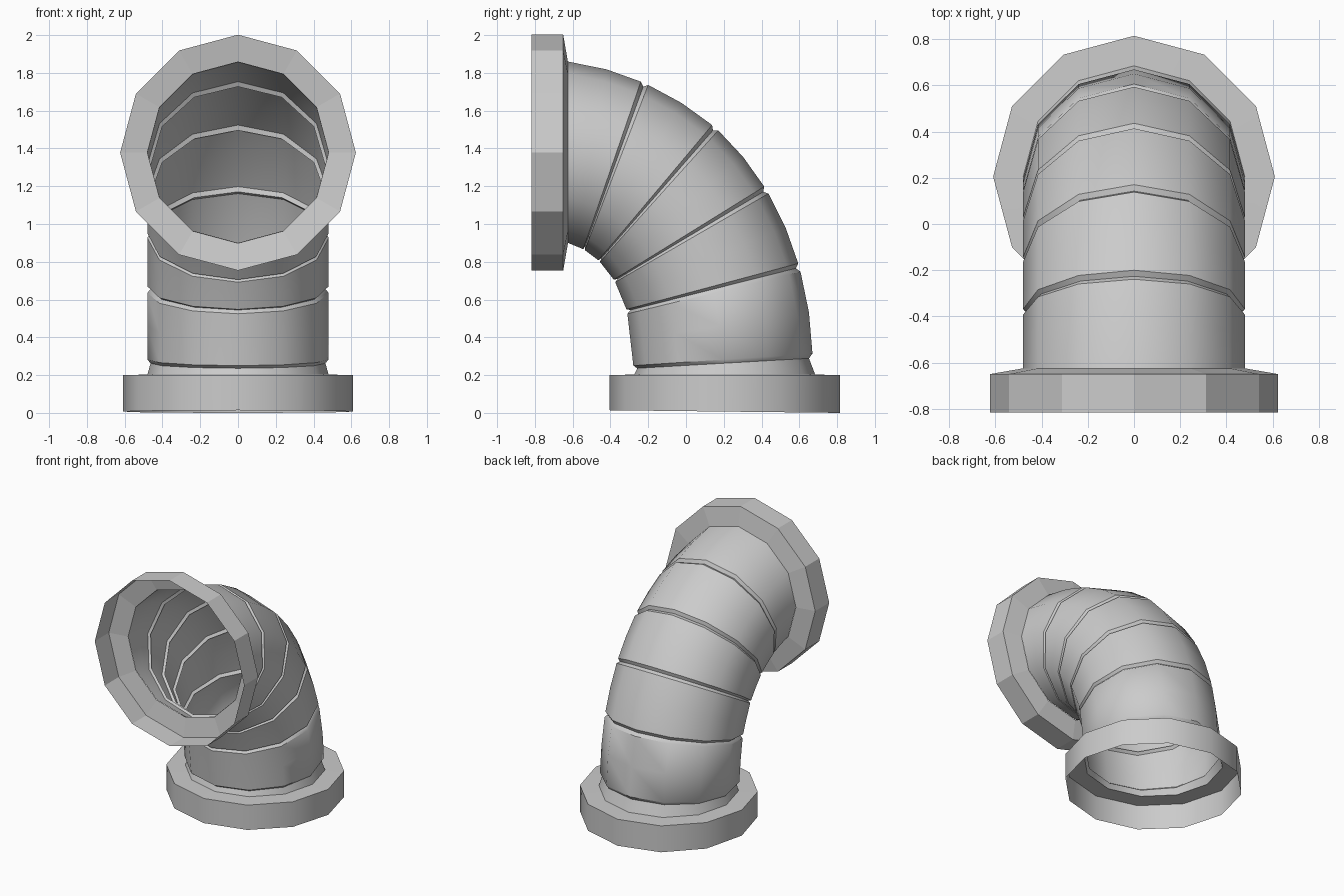
import bpy, bmesh
from math import sin, cos, pi, radians
from mathutils import Vector

if "Cube" in bpy.data.objects:
    bpy.data.objects.remove(bpy.data.objects["Cube"])

SIDES = 12


def ring(outer, inner, xr):
    """12-gon ring spanning two opposite (y, z) points, with half-width xr in x."""
    o, i = Vector(outer), Vector(inner)
    c, h = (o + i) / 2, (o - i) / 2
    pts = []
    for k in range(SIDES):
        a = 2 * pi * k / SIDES
        p = c + h * cos(a)
        pts.append((xr * sin(a), p.x, p.y))
    return pts


def loft(name, rings, smooth_angle=None):
    """Open shell skinned through a list of rings."""
    bm = bmesh.new()
    loops = [[bm.verts.new(p) for p in r] for r in rings]
    for a, b in zip(loops, loops[1:]):
        for k in range(SIDES):
            n = (k + 1) % SIDES
            bm.faces.new((a[k], b[k], b[n], a[n]))
    bmesh.ops.recalc_face_normals(bm, faces=bm.faces)
    me = bpy.data.meshes.new(name)
    bm.to_mesh(me)
    bm.free()
    ob = bpy.data.objects.new(name, me)
    bpy.context.collection.objects.link(ob)
    if smooth_angle:
        bpy.ops.object.select_all(action='DESELECT')
        bpy.context.view_layer.objects.active = ob
        ob.select_set(True)
        bpy.ops.object.shade_smooth_by_angle(angle=radians(smooth_angle))
    return ob


# Bent pipe: joints given as outer-bend and inner-bend (y, z) points
joints = [
    ((0.67, 0.29), (-0.277, 0.235)),
    ((0.60, 0.77), (-0.312, 0.54)),
    ((0.425, 1.18), (-0.378, 0.70)),
    ((0.155, 1.51), (-0.46, 0.805)),
    ((-0.22, 1.745), (-0.54, 0.865)),
    ((-0.625, 1.86), (-0.625, 0.90)),
]
R = 0.48
pipe = [ring((0.685, 0.2), (-0.275, 0.2), R)]
for j, ((o0, i0), (o1, i1)) in enumerate(zip(joints, joints[1:])):
    o0, i0, o1, i1 = map(Vector, (o0, i0, o1, i1))
    # Groove at the start of each segment
    h = (o0 - i0) * 0.02
    pipe.append(ring(o0 - h, i0 + h, R * 0.965))
    # Slightly bulged segment
    last = j == len(joints) - 2
    for t, bulge in ((0.05, 0.003), (0.5, 0.016), (1.0 if last else 0.95, 0.0 if last else 0.003)):
        o, i = o0.lerp(o1, t), i0.lerp(i1, t)
        pipe.append(ring(o + (o - i).normalized() * bulge, i, R))
loft("bent_pipe", pipe, 40)

# Base flange: open cup facing down, its rim very slightly tilted
loft("base_flange", [
    ring((0.815, 0.0), (-0.405, 0.014), 0.61),
    ring((0.815, 0.2), (-0.405, 0.2), 0.61),
    ring((0.685, 0.203), (-0.275, 0.203), R),
], 40)


# Mouth flange: open cup facing forward with a shallow conical back
def mouth(y, r):
    return ring((y, 1.378 + r), (y, 1.378 - r), r)


loft("mouth_flange", [mouth(-0.817, 0.624), mouth(-0.65, 0.624), mouth(-0.625, 0.48)])
